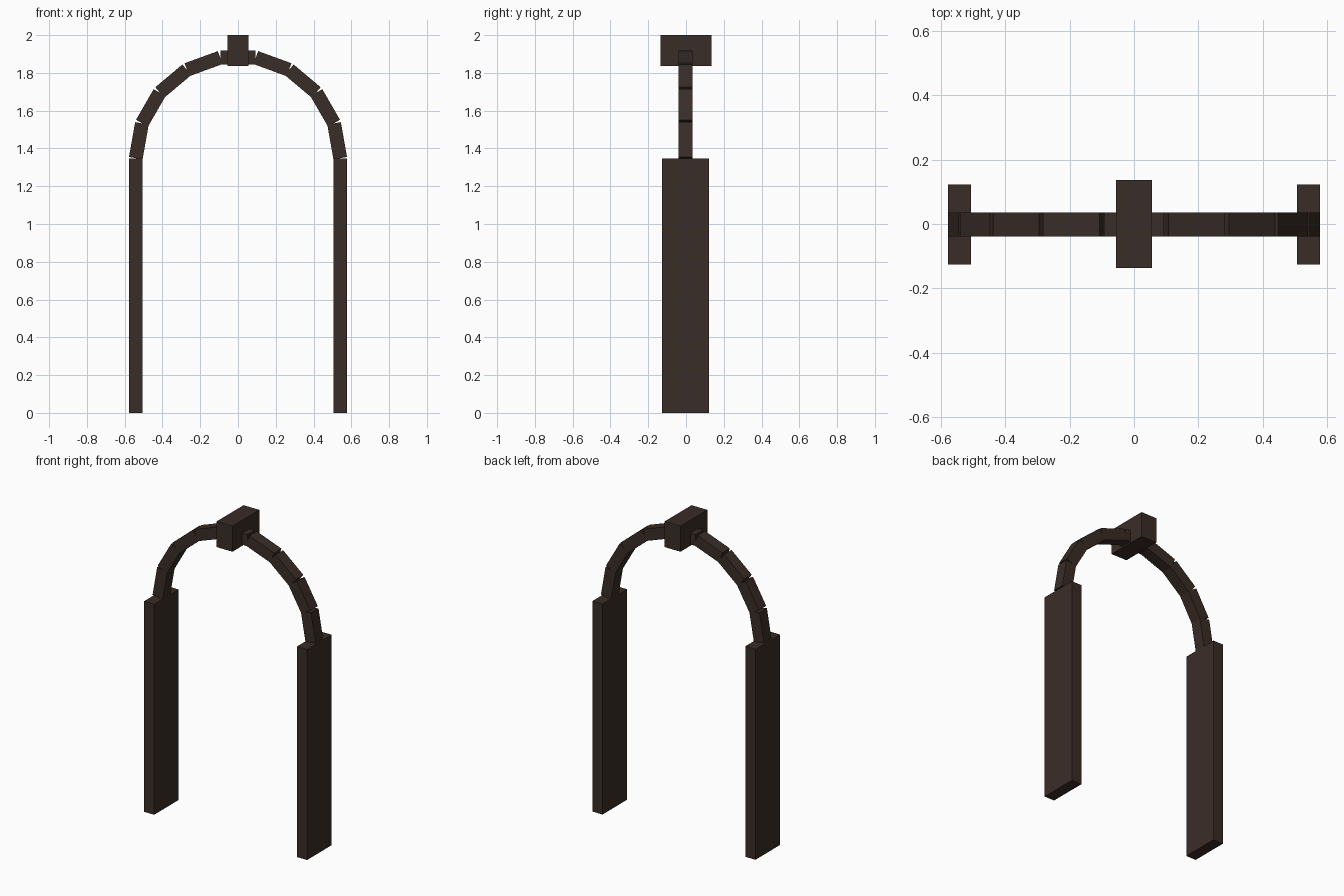
import bpy
from math import radians, sin, cos

if "Cube" in bpy.data.objects:
    bpy.data.objects.remove(bpy.data.objects["Cube"])

wood = bpy.data.materials.new("dark_brown")
wood.diffuse_color = (0.042, 0.026, 0.02, 1)
wood.use_nodes = True
wood.node_tree.nodes["Principled BSDF"].inputs["Base Color"].default_value = wood.diffuse_color


def box(name, centre, size, tilt=0.0):
    """Box with real dimensions, tilted about the y axis."""
    bpy.ops.mesh.primitive_cube_add(size=1, location=centre)
    ob = bpy.context.object
    ob.name = name
    ob.scale = size
    bpy.ops.object.transform_apply(location=False, rotation=False, scale=True)
    ob.rotation_euler.y = tilt
    ob.data.materials.append(wood)
    return ob


Y_OFF = -0.002      # posts and arch sit a hair in front of the keystone centre
POST_H = 1.346
RADIUS = 0.533

# Two flat posts
for side, sx in (("left", -1), ("right", 1)):
    box(f"{side}_post", (sx * 0.541, Y_OFF, POST_H / 2), (0.072, 0.248, POST_H))

# Arch: nine straight segments, 20 degrees each
for i in range(9):
    a = radians(10 + 20 * i)
    box(f"arch_segment_{i + 1}",
        (RADIUS * cos(a), Y_OFF, POST_H + 0.002 + RADIUS * sin(a)),
        (0.073, 0.075, 0.187), -a)

# Keystone block at the crown
box("keystone", (0, 0, 1.918), (0.112, 0.272, 0.164))
